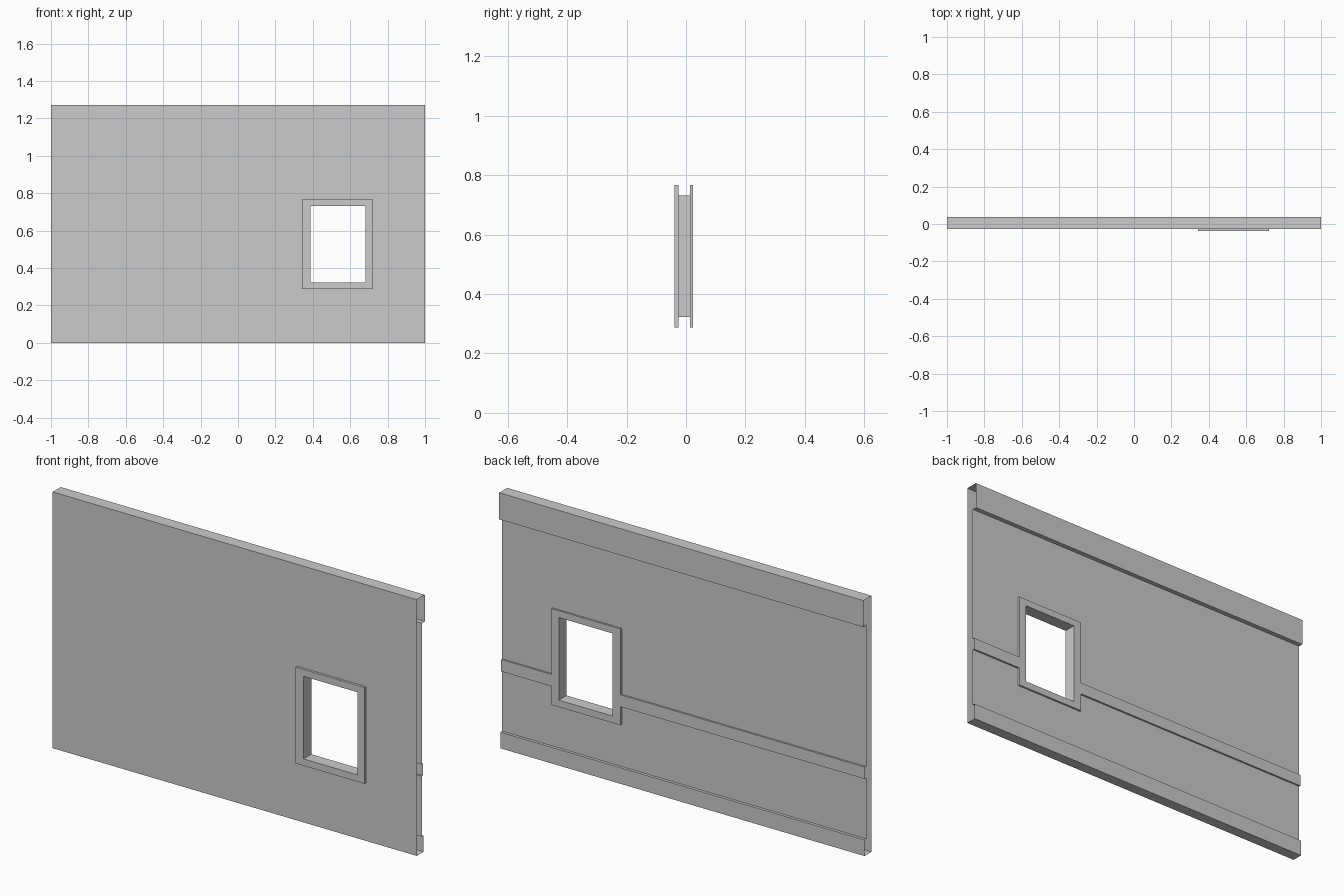
import bpy
import bmesh

if "Cube" in bpy.data.objects:
    bpy.data.objects.remove(bpy.data.objects["Cube"])

# Key dimensions
HEIGHT = 1.272
FRONT, BACK, TRIM = -0.026, 0.014, 0.023
BASE_Y, TOP_Y = 0.028, 0.037
FX0, FX1, FZ0, FZ1 = 0.343, 0.722, 0.288, 0.766   # window trim, outside
OX0, OX1, OZ0, OZ1 = 0.387, 0.682, 0.322, 0.732   # window opening


def finish(bm, name):
    bmesh.ops.remove_doubles(bm, verts=bm.verts[:], dist=0.0005)
    mesh = bpy.data.meshes.new(name)
    bm.to_mesh(mesh)
    bm.free()
    ob = bpy.data.objects.new(name, mesh)
    bpy.context.collection.objects.link(ob)
    return ob


def strip(bm, x0, x1, profile):
    """Extrude an open (y, z) profile along x, ends left open."""
    a = [bm.verts.new((x0, y, z)) for y, z in profile]
    b = [bm.verts.new((x1, y, z)) for y, z in profile]
    for i in range(len(profile) - 1):
        bm.faces.new((a[i], a[i + 1], b[i + 1], b[i]))


# Profile pieces: skirting, chair rail and cornice on the back
skirting = [(FRONT, 0), (BASE_Y, 0), (BASE_Y, 0.08), (BACK, 0.08)]
rail = [(BACK, 0.38), (TRIM, 0.38), (TRIM, 0.439), (BACK, 0.439)]
cornice = [(BACK, 1.14), (TOP_Y, 1.14), (TOP_Y, HEIGHT), (FRONT, HEIGHT)]
full = [(FRONT, HEIGHT)] + skirting + rail + cornice

# Hollow wall panel, full height either side of the window
bm = bmesh.new()
strip(bm, -1, FX0, full)
strip(bm, FX1, 1, full)
# Wall below and above the window
strip(bm, FX0, FX1, [(FRONT, FZ0)] + skirting + [(BACK, FZ0)])
strip(bm, FX0, FX1, [(BACK, FZ1)] + cornice + [(FRONT, FZ1)])
finish(bm, "wall_panel")

# Window frame: front trim, reveal and back trim as one loft of rectangles
bm = bmesh.new()
outer = [(FX0, FZ0), (FX1, FZ0), (FX1, FZ1), (FX0, FZ1)]
inner = [(OX0, OZ0), (OX1, OZ0), (OX1, OZ1), (OX0, OZ1)]
sections = [(outer, FRONT), (outer, -0.038), (inner, -0.038),
            (inner, TRIM), (outer, TRIM), (outer, BACK)]
loops = [[bm.verts.new((x, y, z)) for x, z in rect] for rect, y in sections]
for a, b in zip(loops, loops[1:]):
    for i in range(4):
        j = (i + 1) % 4
        bm.faces.new((a[i], a[j], b[j], b[i]))
finish(bm, "window_frame")
